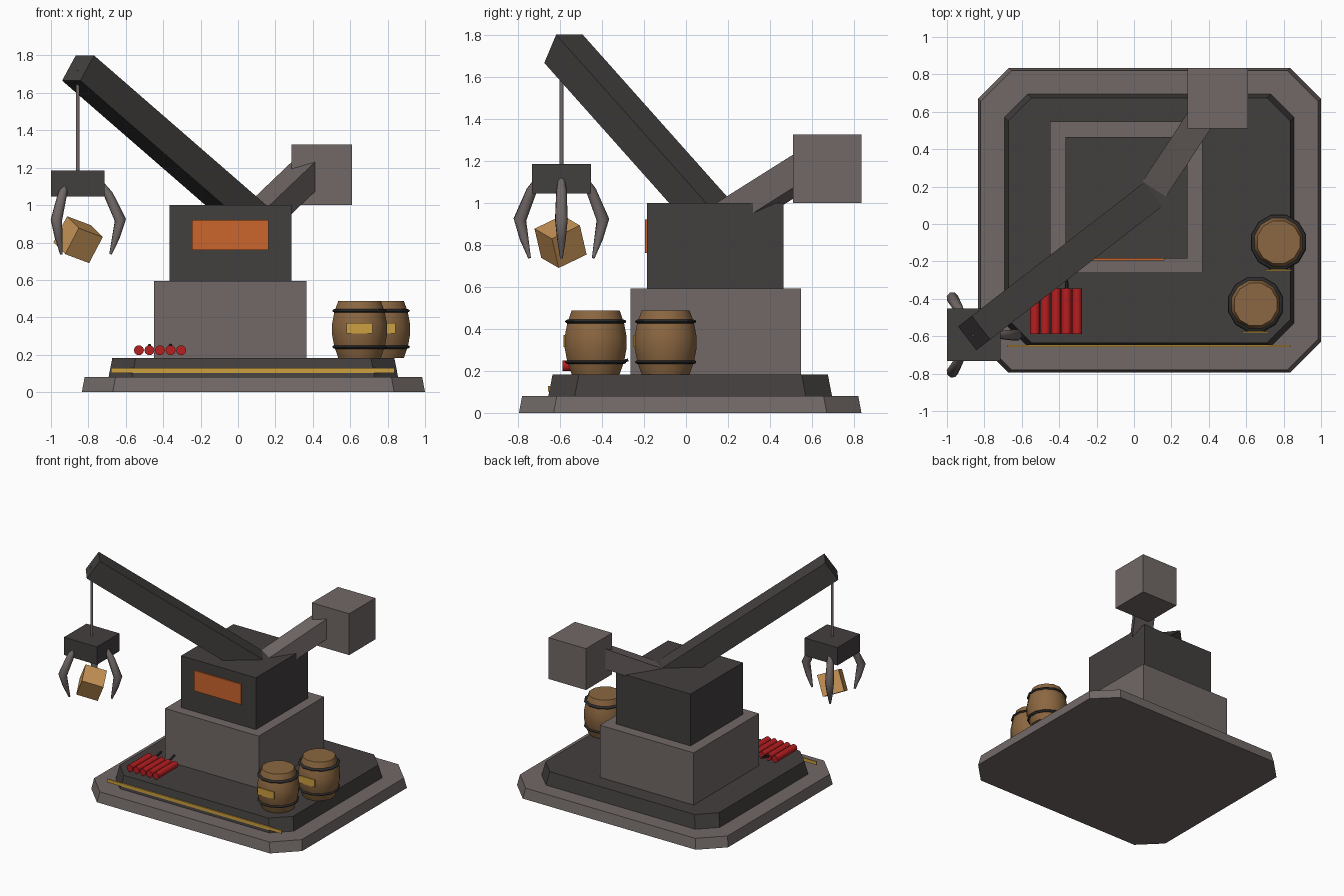
import bpy, bmesh, math
from mathutils import Vector, Matrix

if "Cube" in bpy.data.objects:
    bpy.data.objects.remove(bpy.data.objects["Cube"])


def material(name, r, g, b):
    m = bpy.data.materials.new(name)
    m.diffuse_color = (r, g, b, 1)
    m.use_nodes = True
    m.node_tree.nodes["Principled BSDF"].inputs["Base Color"].default_value = m.diffuse_color
    return m


DARK = material("dark_iron", 0.055, 0.050, 0.048)
GREY = material("warm_grey", 0.165, 0.140, 0.135)
BLACK = material("hoop_black", 0.025, 0.025, 0.027)
ORANGE = material("window_orange", 0.60, 0.13, 0.026)
YELLOW = material("label_yellow", 0.60, 0.35, 0.05)
RED = material("stick_red", 0.47, 0.013, 0.015)
WOOD = material("barrel_wood", 0.26, 0.135, 0.052)
CRATE = material("crate_wood", 0.58, 0.30, 0.095)


def finish(name, bm, mat, smooth=None):
    bmesh.ops.recalc_face_normals(bm, faces=bm.faces[:])
    me = bpy.data.meshes.new(name)
    bm.to_mesh(me)
    bm.free()
    me.materials.append(mat)
    ob = bpy.data.objects.new(name, me)
    bpy.context.collection.objects.link(ob)
    if smooth:
        bpy.ops.object.select_all(action='DESELECT')
        ob.select_set(True)
        bpy.context.view_layer.objects.active = ob
        bpy.ops.object.shade_smooth_by_angle(angle=math.radians(smooth))
    return ob


def box(name, lo, hi, mat):
    lo, hi = Vector(lo), Vector(hi)
    bm = bmesh.new()
    bmesh.ops.create_cube(bm, size=1, matrix=Matrix.Translation((lo + hi) / 2) @ Matrix.Diagonal((*(hi - lo), 1)))
    return finish(name, bm, mat)


def loft(bm, rings):
    """Skin a list of point rings and cap both ends."""
    vs = [[bm.verts.new(p) for p in ring] for ring in rings]
    n = len(vs[0])
    for a, b in zip(vs, vs[1:]):
        for i in range(n):
            j = (i + 1) % n
            bm.faces.new((a[i], a[j], b[j], b[i]))
    bm.faces.new(vs[0][::-1])
    bm.faces.new(vs[-1])


def octagon(x0, x1, y0, y1, c, z):
    return [(x0 + c, y0, z), (x1 - c, y0, z), (x1, y0 + c, z), (x1, y1 - c, z),
            (x1 - c, y1, z), (x0 + c, y1, z), (x0, y1 - c, z), (x0, y0 + c, z)]


def slab(name, x0, x1, y0, y1, c, z0, z1, inset, mat):
    bm = bmesh.new()
    loft(bm, [octagon(x0, x1, y0, y1, c, z0),
              octagon(x0 + inset, x1 - inset, y0 + inset, y1 - inset, c, z1)])
    return finish(name, bm, mat)


def beam(name, start, end, width, height, mat):
    """Square-ended beam between two points, kept level sideways."""
    a, b = Vector(start), Vector(end)
    d = (b - a).normalized()
    side = d.cross(Vector((0, 0, 1))).normalized()
    up = side.cross(d)
    bm = bmesh.new()
    loft(bm, [[p + side * sx * width / 2 + up * sz * height / 2
               for sx, sz in ((-1, -1), (1, -1), (1, 1), (-1, 1))] for p in (a, b)])
    return finish(name, bm, mat)


def tube(name, points, radii, sides, mat, smooth=40):
    """Round rod along a path, with a radius at each point."""
    pts = [Vector(p) for p in points]
    rings = []
    for i, p in enumerate(pts):
        d = (pts[min(i + 1, len(pts) - 1)] - pts[max(i - 1, 0)]).normalized()
        u = d.cross(Vector((0.31, 0.95, 0.02))).normalized() if abs(d.y) < 0.8 else d.cross(Vector((0, 0, 1))).normalized()
        v = d.cross(u)
        rings.append([p + radii[i] * (u * math.cos(t) + v * math.sin(t))
                      for t in (2 * math.pi * k / sides for k in range(sides))])
    bm = bmesh.new()
    loft(bm, rings)
    return finish(name, bm, mat, smooth)


# Stepped platform with cut corners
slab("platform_base", -0.835, 1.0, -0.795, 0.835, 0.165, 0, 0.08, 0.015, GREY)
slab("platform_deck", -0.692, 0.856, -0.655, 0.695, 0.125, 0.08, 0.183, 0.02, DARK)
box("hazard_stripe", (-0.68, -0.657, 0.102), (0.838, -0.648, 0.128), YELLOW)

# Pedestal, cabin and window
box("pedestal", (-0.45, -0.263, 0.18), (0.365, 0.548, 0.593), GREY)
box("cabin", (-0.365, -0.185, 0.593), (0.285, 0.465, 1.0), DARK)
box("cabin_window", (-0.245, -0.195, 0.76), (0.162, -0.184, 0.92), ORANGE)

# Boom, rear arm and counterweight
beam("boom", (-0.855, -0.583, 1.733), (0.085, 0.145, 0.916), 0.16, 0.163, DARK)
beam("rear_arm", (0.07, 0.13, 0.885), (0.40, 0.63, 1.20), 0.15, 0.14, GREY)
box("counterweight", (0.285, 0.51, 1.0), (0.61, 0.835, 1.325), GREY)

# Cable and grab head
GX, GY = -0.857, -0.593
tube("cable", [(GX, GY, 1.18), (GX, GY, 1.72)], [0.01, 0.01], 8, GREY, 50)
box("grab_head", (GX - 0.143, GY - 0.14, 1.045), (GX + 0.143, GY + 0.14, 1.185), DARK)

# Three claws: radius from centre, height, thickness
claw = [(0.125, 1.115, 0.016), (0.165, 1.055, 0.026), (0.228, 0.92, 0.032),
        (0.205, 0.83, 0.022), (0.175, 0.737, 0.007)]
for k in range(3):
    a = math.radians(120 * k)
    tube(f"claw_{k + 1}", [(GX + r * math.cos(a), GY + r * math.sin(a), z) for r, z, _ in claw],
         [t for _, _, t in claw], 8, GREY, 50)

# Tilted crate held by the claws
ax = Vector((0.80, 0.52, -0.30)).normalized()
ay = Vector((-0.40, 0.82, 0.40))
ay = (ay - ay.dot(ax) * ax).normalized()
rot = Matrix((ax, ay, ax.cross(ay))).transposed().to_4x4()
bm = bmesh.new()
bmesh.ops.create_cube(bm, size=0.16, matrix=Matrix.Translation((-0.855, -0.597, 0.815)) @ rot)
finish("held_crate", bm, CRATE)


# Barrels with hoops and labels
def barrel(n, x, y):
    z0, h = 0.183, 0.305
    prof = [(0.118, 0), (0.140, 0.2), (0.153, 0.42), (0.153, 0.58), (0.140, 0.8), (0.118, 1)]

    def ring(r, z):
        return [(x + r * math.cos(t), y + r * math.sin(t), z)
                for t in (2 * math.pi * (k + 0.5) / 12 for k in range(12))]
    bm = bmesh.new()
    loft(bm, [ring(r, z0 + f * h) for r, f in prof])
    finish(f"barrel_{n}", bm, WOOD, 40)
    for part, z in (("lower", 0.242), ("upper", 0.435)):
        bm = bmesh.new()
        loft(bm, [ring(r, z + dz) for r, dz in
                  ((0.136, -0.01), (0.147, -0.006), (0.151, 0), (0.147, 0.006), (0.136, 0.01))])
        finish(f"barrel_{n}_{part}_hoop", bm, BLACK, 40)
    box(f"barrel_{n}_label", (x - 0.07, y - 0.154, 0.313), (x + 0.07, y - 0.146, 0.37), YELLOW)


barrel(1, 0.65, -0.43)
barrel(2, 0.773, -0.097)

# Row of red sticks, two of them with fuses
for i in range(5):
    x = -0.53 + 0.0565 * i
    tube(f"red_stick_{i + 1}", [(x, -0.587, 0.224), (x, -0.345, 0.224)], [0.027, 0.027], 10, RED, 50)
    if i % 2:
        tube(f"fuse_{i + 1}", [(x, -0.35, 0.232), (x, -0.275, 0.252)], [0.01, 0.008], 6, BLACK, 50)
